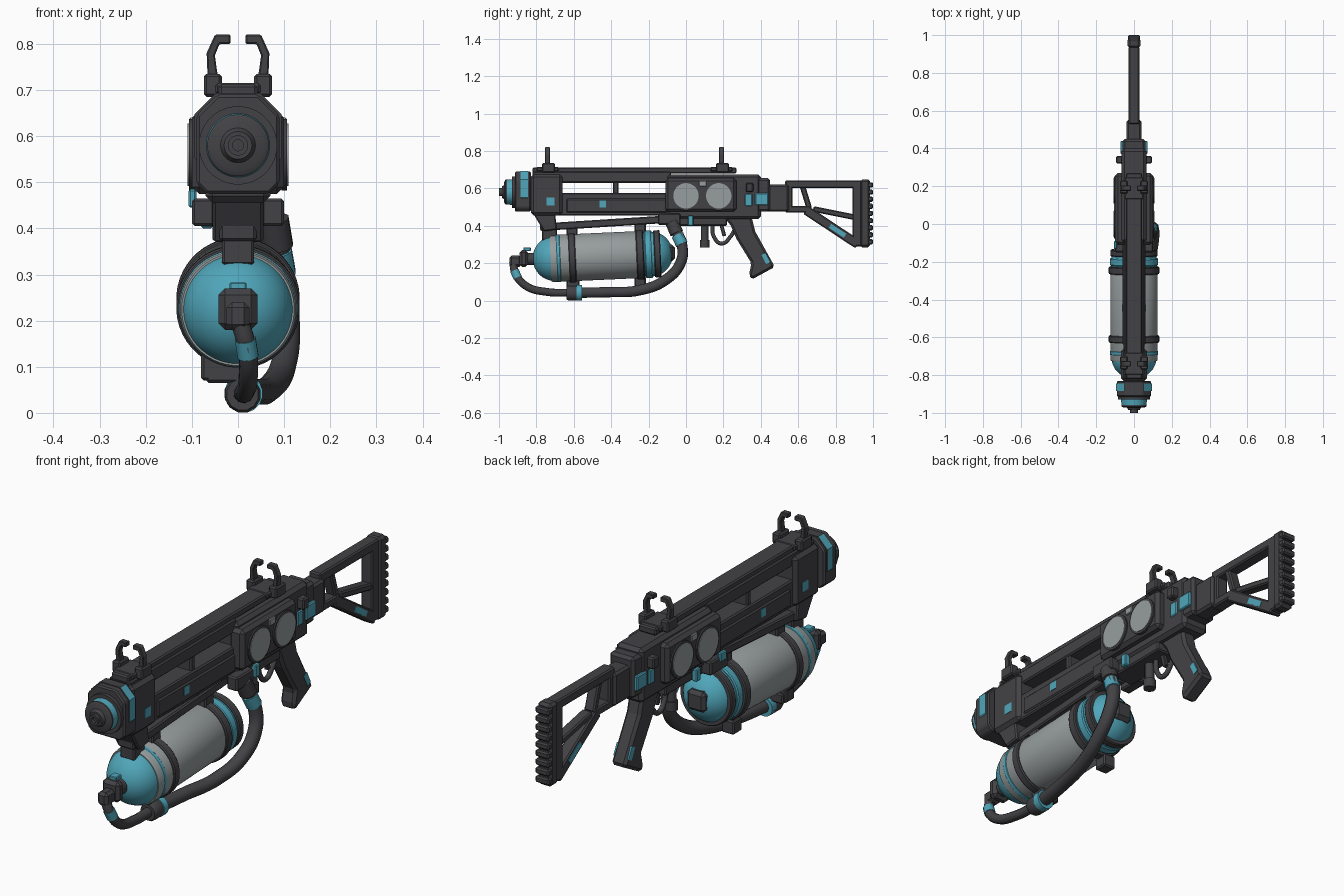
import bpy, bmesh, math
from mathutils import Vector

cube = bpy.data.objects.get("Cube")
if cube:
    bpy.data.objects.remove(cube, do_unlink=True)


def material(name, colour):
    mat = bpy.data.materials.new(name)
    mat.use_nodes = True
    mat.diffuse_color = (*colour, 1)
    mat.node_tree.nodes["Principled BSDF"].inputs["Base Color"].default_value = (*colour, 1)
    return mat


dark = material("dark gunmetal", (.055, .053, .059))
blue = material("teal blue", (.08, .38, .49))
grey = material("light grey", (.31, .34, .34))


def finish(name, bm, mat, bevel=0, mirror=False):
    bmesh.ops.recalc_face_normals(bm, faces=bm.faces)
    mesh = bpy.data.meshes.new(name)
    bm.to_mesh(mesh)
    bm.free()
    mesh.materials.append(mat)
    obj = bpy.data.objects.new(name, mesh)
    bpy.context.collection.objects.link(obj)
    if bevel:
        mod = obj.modifiers.new("edge bevel", "BEVEL")
        mod.width, mod.segments, mod.limit_method = bevel, 1, "ANGLE"
    if mirror:
        obj.modifiers.new("mirror", "MIRROR")
    return obj


def box(name, xs, ys, zs, mat=dark, bevel=.006, mirror=False):
    """Box given by its ranges along each axis."""
    bm = bmesh.new()
    bmesh.ops.create_cube(bm, size=1)
    for v in bm.verts:
        v.co = [(r[0] + r[1]) / 2 + c * (r[1] - r[0]) for r, c in zip((xs, ys, zs), v.co)]
    return finish(name, bm, mat, bevel, mirror)


def prism(name, outline, span, axis="x", mat=dark, bevel=.006, mirror=False):
    """Outline in (y, z) extruded along x, or in (x, z) extruded along y."""
    bm = bmesh.new()
    place = (lambda a, b, t: (t, a, b)) if axis == "x" else (lambda a, b, t: (a, t, b))
    face = bm.faces.new([bm.verts.new(place(a, b, span[0])) for a, b in outline])
    moved = bmesh.ops.extrude_face_region(bm, geom=[face])["geom"]
    shift = Vector(place(0, 0, span[1] - span[0]))
    bmesh.ops.translate(bm, vec=shift, verts=[g for g in moved if isinstance(g, bmesh.types.BMVert)])
    return finish(name, bm, mat, bevel, mirror)


def bar(name, start, end, height, half, mat=dark, bevel=.006):
    """Straight strut between two (y, z) points."""
    a, b = Vector(start), Vector(end)
    n = Vector((a.y - b.y, b.x - a.x)).normalized() * height / 2
    return prism(name, [a + n, b + n, b - n, a - n], (-half, half), mat=mat, bevel=bevel)


def lathe(name, profile, centre, mat=dark, rotation=(0, 0, 0), sides=32):
    """Solid turned around the local y axis from (y, radius) points."""
    bm = bmesh.new()
    rings = []
    for y, r in profile:
        turn = [math.tau * (i + .5) / sides for i in range(sides)]
        rings.append([bm.verts.new((r * math.cos(t), y, r * math.sin(t))) for t in turn])
    for low, high in zip(rings, rings[1:]):
        for i in range(sides):
            j = (i + 1) % sides
            bm.faces.new((low[i], low[j], high[j], high[i]))
    bm.faces.new(rings[0])
    bm.faces.new(rings[-1])
    obj = finish(name, bm, mat)
    obj.location, obj.rotation_euler = centre, rotation
    bpy.ops.object.select_all(action="DESELECT")
    obj.select_set(True)
    bpy.context.view_layer.objects.active = obj
    bpy.ops.object.shade_smooth_by_angle(angle=math.radians(35))
    return obj


def tube(name, points, radius, mat=dark):
    curve = bpy.data.curves.new(name, "CURVE")
    curve.dimensions, curve.bevel_depth, curve.bevel_resolution = "3D", radius, 3
    curve.use_fill_caps = True
    spline = curve.splines.new("BEZIER")
    spline.bezier_points.add(len(points) - 1)
    for knot, p in zip(spline.bezier_points, points):
        knot.co = p
        knot.handle_left_type = knot.handle_right_type = "AUTO"
    curve.materials.append(mat)
    obj = bpy.data.objects.new(name, curve)
    bpy.context.collection.objects.link(obj)
    bpy.ops.object.select_all(action="DESELECT")
    obj.select_set(True)
    bpy.context.view_layer.objects.active = obj
    bpy.ops.object.convert(target="MESH")


# Barrel housing with see-through side slots
box("housing_lower", (-.055, .055), (-.82, -.08), (.455, .575))
box("housing_upper", (-.05, .05), (-.82, -.08), (.63, .69))
box("housing_front", (-.07, .07), (-.83, -.66), (.455, .675), bevel=.015)
box("slot_divider", (-.045, .045), (-.39, -.36), (.56, .64))
box("top_rail", (-.042, .042), (-.82, .27), (.68, .712))
box("side_ledge", (.04, .062), (-.64, -.1), (.47, .545), mirror=True)

# Muzzle
def octagon(w, low, high, cut):
    return [(-w + cut / 2, low), (w - cut / 2, low), (w, low + cut / 2), (w, high - cut),
            (w - cut, high), (cut - w, high), (-w, high - cut), (-w, low + cut / 2)]

prism("muzzle_block", octagon(.09, .475, .69, .045), (-.915, -.83), "y")
band = prism("muzzle_band", octagon(.094, .53, .693, .045), (-.885, -.845), "y", blue, 0)
band.data.materials.append(dark)
for face in band.data.polygons:
    face.material_index = int(abs(face.normal.y) > .5 or face.normal.z > .9)
muzzle = (0, 0, .58)
lathe("muzzle_collar", [(-.93, .085), (-.9, .085)], muzzle)
lathe("muzzle_ring", [(-.96, .066), (-.92, .07)], muzzle, blue)
lathe("muzzle_face", [(-.972, .055), (-.965, .067), (-.958, .067)], muzzle)
lathe("muzzle_tip", [(-.975, .022), (-1, .022), (-1, .012), (-.985, .012)], muzzle)
lathe("muzzle_cone", [(-.985, .03), (-.96, .045)], muzzle)

# Folding sights, front and rear
hook = [(.042, .72), (.066, .73), (.068, .78), (.05, .82), (.016, .82),
        (.016, .8), (.04, .8), (.05, .775), (.046, .745)]
for label, y in (("front", -.74), ("rear", .19)):
    box(label + "_sight_base", (-.05, .05), (y - .06, y + .06), (.69, .715))
    box(label + "_sight_lug", (.035, .074), (y - .03, y + .04), (.685, .735), mirror=True)
    prism(label + "_sight_prong", hook, (y - .014, y + .014), "y", bevel=.003, mirror=True)

# Receiver with round side windows
box("receiver_core", (-.065, .065), (-.1, .4), (.435, .675), bevel=.015)
box("receiver_pod", (.03, .1), (-.11, .27), (.475, .655), bevel=.015, mirror=True)
box("receiver_rear", (-.06, .06), (.25, .45), (.475, .655), bevel=.012)
for side, x in (("left", .1), ("right", -.1)):
    for spot, y in (("front", .0), ("rear", .175)):
        name = side + "_" + spot
        turn = (0, 0, math.pi / 2)
        lathe(name + "_window_rim", [(-.006, .078), (.006, .078)], (x, y, .56), dark, turn)
        lathe(name + "_window", [(-.009, .068), (.009, .068)], (x, y, .56), grey, turn)
box("window_clip", (.09, .106), (.07, .11), (.61, .64), grey, .003, mirror=True)
box("rear_knob", (.05, .095), (.32, .36), (.58, .63), mirror=True)
box("rear_latch", (.05, .07), (.315, .355), (.505, .57), blue, .004, mirror=True)
box("rear_catch", (.05, .072), (.37, .44), (.51, .575), blue, .004, mirror=True)
box("lower_lug", (.05, .1), (-.15, -.03), (.405, .465), mirror=True)
box("lower_tab", (.055, .08), (.01, .04), (.4, .455), blue, .004, mirror=True)
box("lower_frame", (-.055, .055), (-.08, .22), (.4, .45))
box("lug_patch", (-.107, -.09), (-.13, -.09), (.445, .485), blue, .004)
lathe("release_button", [(-.06, .026), (-.02, .026), (-.02, .02), (.08, .02)],
      (0, .1, .345), dark, (math.pi / 2, 0, 0), 12)

# Grip and trigger
prism("grip", [(.2, .45), (.35, .45), (.37, .37), (.475, .18), (.35, .112), (.337, .14),
               (.35, .2), (.27, .33), (.24, .4)], (-.035, .035), bevel=.012)
tube("trigger_guard", [(0, .14, .42), (0, .15, .34), (0, .19, .305), (0, .24, .345), (0, .26, .38)], .011)
bar("trigger", (.185, .42), (.205, .345), .02, .01, bevel=.003)

# Stock
box("stock_connector", (-.04, .04), (.43, .55), (.475, .62), bevel=.01)
bar("stock_top", (.53, .622), (.94, .622), .042, .028)
bar("stock_front_post", (.55, .64), (.55, .47), .04, .028)
bar("stock_lower_front", (.54, .488), (.67, .488), .036, .028)
bar("stock_brace", (.62, .62), (.66, .49), .03, .024)
bar("stock_lower", (.64, .485), (.92, .3), .05, .028)
bar("stock_middle", (.68, .49), (.93, .44), .03, .024)
box("stock_rear_post", (-.028, .028), (.89, .94), (.29, .64))
box("butt_plate", (-.034, .034), (.93, .985), (.285, .648), bevel=.012)
for i in range(9):
    z = .3 + i * .038
    box("butt_ridge", (-.033, .033), (.97, 1), (z, z + .028))

# Pressure canister, tilted slightly nose-down
pivot, tilt = (0, -.445, .237), (.045, 0, 0)

def turned(name, profile, mat=dark):
    lathe(name, profile, pivot, mat, tilt, 48)

arc = [math.pi / 2 * i / 8 for i in range(1, 9)]
dome = [(.26 + .115 * math.cos(a), .12 * math.sin(a)) for a in arc][::-1]
turned("canister_body", [(-.28, .122), (-.27, .126), (.2, .126), (.21, .122)], grey)
turned("front_dome", [(-y, r) for y, r in dome] + [(-.25, .12)], blue)
turned("rear_dome", [(.2, .12)] + dome, blue)
for label, start, end, radius, mat in (
        ("front_blue_band", -.25, -.225, .128, blue), ("front_strap", -.183, -.145, .134, dark),
        ("rear_strap", .18, .22, .134, dark), ("rear_blue_band", .225, .265, .127, blue),
        ("rear_collar", .275, .31, .126, dark)):
    turned(label, [(start, radius - .004), (start + .005, radius), (end - .005, radius), (end, radius - .004)], mat)
box("rear_dome_cap", (-.045, .045), (-.13, -.06), (.21, .3), bevel=.015)

# Canister hanger
bar("hanger_rail", (-.78, .392), (-.1, .435), .04, .04)
prism("hanger_front", [(-.82, .47), (-.7, .47), (-.69, .38), (-.76, .37)], (-.055, .055))
for y, low, high in ((-.61, .34, .4), (-.245, .35, .43)):
    box("hanger_clamp", (-.035, .035), (y - .03, y + .03), (low, high))
    box("strap_foot", (-.08, -.02), (y - .03, y + .03), (.07, .13))
box("front_hanger_block", (-.035, .035), (-.77, -.69), (.32, .39))

# Front valve
lathe("valve_neck", [(-.88, .03), (-.8, .035)], (0, 0, .222), dark, sides=12)
box("valve_body", (-.042, .042), (-.89, -.845), (.18, .27), bevel=.014)
box("valve_cap", (-.018, .018), (-.87, -.83), (.265, .283), blue, .003)
box("valve_outlet", (-.025, .025), (-.945, -.88), (.18, .24), bevel=.012)

# Supply hose and its fittings
tube("hose_front", [(.0, -.925, .21), (.02, -.91, .14), (.022, -.85, .075), (.015, -.74, .046), (.01, -.6, .042)], .021)
tube("hose_rear", [(.01, -.6, .042), (.035, -.42, .045), (.07, -.25, .055), (.1, -.11, .11),
                   (.105, -.03, .2), (.095, -.02, .29), (.08, -.06, .39)], .029)
tube("hose_front_sleeve", [(.016, -.917, .16), (.022, -.9, .122)], .0235, blue)
tube("hose_rear_sleeve", [(.094, -.022, .3), (.085, -.045, .35)], .033, blue)
tube("hose_top_fitting", [(.085, -.05, .36), (.075, -.075, .42)], .036)
lathe("hose_clamp", [(-.64, .035), (-.63, .04), (-.57, .04), (-.56, .035)], (.01, 0, .04), dark, sides=12)
lathe("hose_clamp_ring", [(-.585, .042), (-.555, .042)], (.012, 0, .042), blue, sides=16)
box("clamp_bracket", (-.07, .02), (-.64, -.57), (.065, .11))

# Painted wear patches
for label, x, y, z, size in (("front", .07, -.725, .53, .042), ("middle", .062, -.445, .517, .036)):
    box(label + "_paint_patch", (x - .002, x + .002), (y - size / 2, y + size / 2),
        (z - size / 2, z + size / 2), blue, 0, True)
bar("grip_paint_patch", (.415, .25), (.44, .2), .025, .037, blue, 0)
bar("stock_paint_patch", (.77, .4), (.85, .347), .025, .03, blue, 0)
